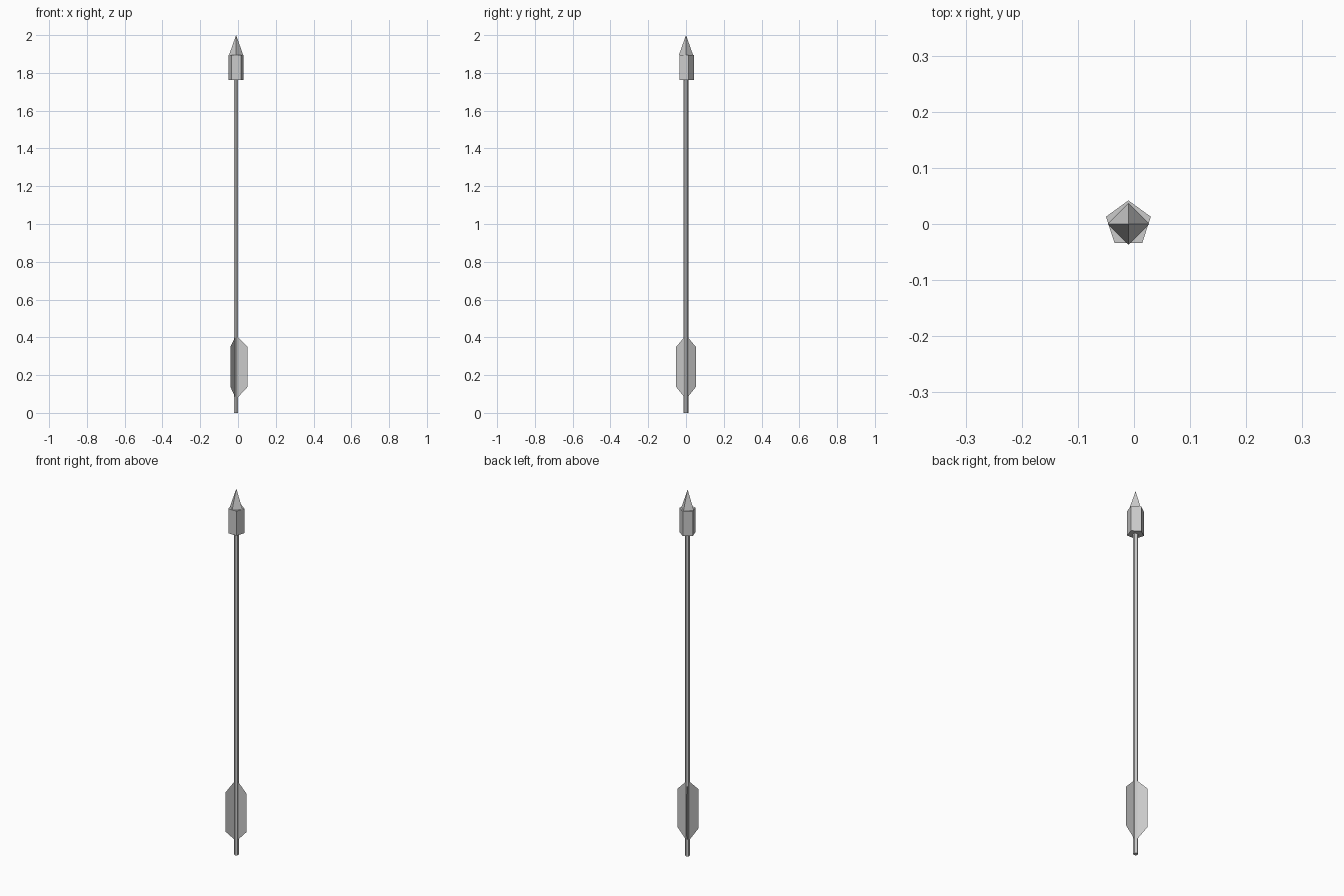
import bpy
import bmesh
import math

if "Cube" in bpy.data.objects:
    bpy.data.objects.remove(bpy.data.objects["Cube"])

AXIS_X = -0.01  # the shaft sits slightly left so the fins balance the width


def prism(name, sides, r_bottom, r_top, z0, z1):
    """Flat-shaded n-sided prism or spike with one corner facing +y."""
    bpy.ops.mesh.primitive_cone_add(
        vertices=sides, radius1=r_bottom, radius2=r_top,
        depth=z1 - z0, location=(AXIS_X, 0, (z0 + z1) / 2))
    obj = bpy.context.object
    obj.name = name
    return obj


def fin(name, angle):
    """Thin feather vane standing out from the shaft."""
    profile = [(0.009, 0.082), (0.06, 0.137), (0.06, 0.35), (0.009, 0.402)]
    bm = bmesh.new()
    bm.faces.new([bm.verts.new((r, 0, z)) for r, z in profile])
    mesh = bpy.data.meshes.new(name)
    bm.to_mesh(mesh)
    bm.free()
    obj = bpy.data.objects.new(name, mesh)
    obj.location.x = AXIS_X
    obj.rotation_euler.z = angle
    bpy.context.collection.objects.link(obj)


# Shaft
prism("shaft", 6, 0.0125, 0.0125, 0.0, 1.78)

# Head: five-sided collar with a four-sided point
prism("head_collar", 5, 0.042, 0.042, 1.762, 1.896)
prism("head_point", 4, 0.037, 0.0, 1.896, 2.0)

# Three feather fins
for i in range(3):
    fin(f"fin_{i + 1}", i * math.tau / 3)
